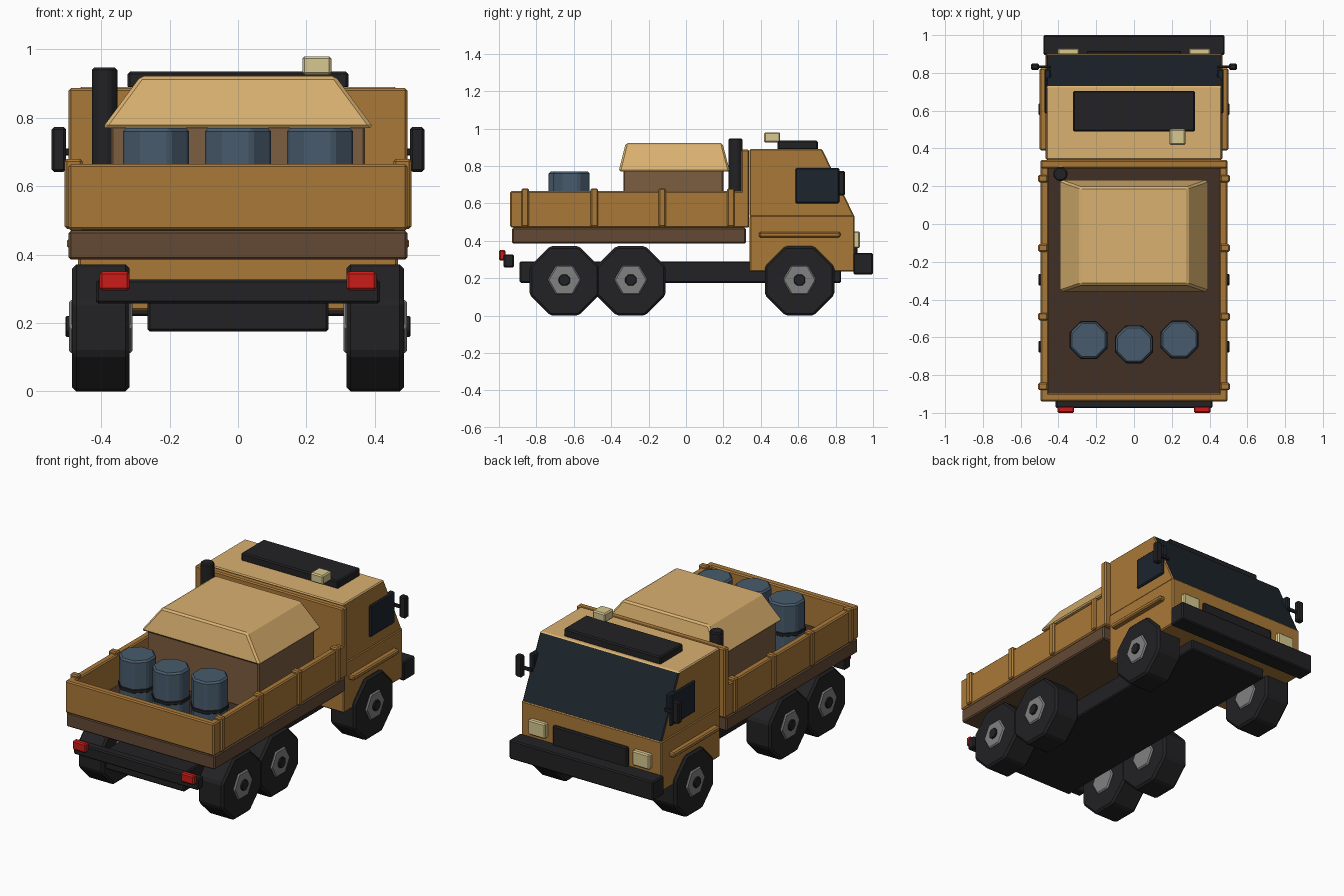
import bpy, bmesh
from math import pi
from mathutils import Matrix

if "Cube" in bpy.data.objects:
    bpy.data.objects.remove(bpy.data.objects["Cube"])


def mat(name, r, g, b):
    m = bpy.data.materials.new(name)
    m.diffuse_color = (r, g, b, 1)
    m.use_nodes = True
    m.node_tree.nodes["Principled BSDF"].inputs["Base Color"].default_value = m.diffuse_color
    return m


ORANGE = mat("ochre_paint", .40, .19, .04)
TAN = mat("tan", .70, .44, .16)
BROWN = mat("brown", .125, .068, .036)
BOXWOOD = mat("crate_brown", .20, .11, .05)
FLOOR = mat("dark_brown", .055, .03, .018)
BLACK = mat("black", .016, .016, .018)
GLASS = mat("dark_glass", .012, .018, .026)
GREY = mat("hub_grey", .22, .22, .22)
BLUE = mat("drum_blue", .065, .105, .15)
RED = mat("red", .6, .012, .01)
CREAM = mat("cream", .68, .58, .28)


def finish(name, bm, mats, bevel):
    bmesh.ops.recalc_face_normals(bm, faces=bm.faces[:])
    me = bpy.data.meshes.new(name)
    bm.to_mesh(me)
    bm.free()
    for m in mats:
        me.materials.append(m)
    ob = bpy.data.objects.new(name, me)
    bpy.context.collection.objects.link(ob)
    if bevel:
        b = ob.modifiers.new("bevel", 'BEVEL')
        b.width, b.segments = bevel, 1
    return ob


def box(name, x, y, z, m, bevel=.007, taper=None):
    """Box from (min, max) ranges; taper = (x, y) ranges of the top face."""
    bm = bmesh.new()
    bmesh.ops.create_cube(bm, size=1)
    for v in bm.verts:
        top = v.co.z > 0
        xr, yr = taper if taper and top else (x, y)
        v.co = (xr[v.co.x > 0], yr[v.co.y > 0], z[top])
    return finish(name, bm, [m], bevel)


def pair(name, x, y, z, m, bevel=.007):
    """The same box on the right and the left side."""
    box(name + "_right", x, y, z, m, bevel)
    box(name + "_left", (-x[1], -x[0]), y, z, m, bevel)


def cyl(name, center, r, depth, sides, m, axis='Z', spin=0, bevel=.007):
    bm = bmesh.new()
    rot = Matrix.Rotation(pi / 2, 4, 'Y') if axis == 'X' else Matrix()
    bmesh.ops.create_cone(bm, cap_ends=True, segments=sides, radius1=r, radius2=r, depth=depth,
                          matrix=Matrix.Translation(center) @ rot @ Matrix.Rotation(spin, 4, 'Z'))
    return finish(name, bm, [m], bevel)


# Chassis, bumpers and tail lights
box("chassis", (-.265, .265), (-.89, .83), (.175, .29), BLACK)
box("rear_bumper", (-.415, .415), (-.975, -.92), (.257, .327), BLACK)
pair("tail_light", (.317, .405), (-1, -.965), (.295, .35), RED)
box("front_bumper", (-.48, .48), (.895, 1), (.22, .335), BLACK)

# Wheels with hubs and caps
for axle, y in (("rear", -.65), ("middle", -.295), ("front", .607)):
    for side, s in (("right", 1), ("left", -1)):
        tag = f"{axle}_{side}"
        cyl("wheel_" + tag, (s * .401, y, .186), .201, .168, 8, BLACK, 'X', pi / 8, .012)
        cyl("hub_" + tag, (s * .401, y, .19), .09, .186, 6, GREY, 'X')
        cyl("hub_cap_" + tag, (s * .485, y, .19), .033, .04, 8, BLACK, 'X', pi / 8, .004)

# Cargo bed with walls and stakes
box("bed_base", (-.495, .495), (-.93, .32), (.385, .47), BROWN)
box("bed_floor", (-.46, .46), (-.91, .31), (.46, .48), FLOOR, 0)
pair("bed_side_wall", (.452, .495), (-.938, .32), (.47, .665), ORANGE)
box("tail_gate", (-.495, .495), (-.94, -.895), (.472, .665), ORANGE)
box("headboard", (-.495, .495), (.295, .338), (.47, .887), ORANGE)
for i, y in enumerate((-.86, -.49, -.127, .24)):
    pair(f"stake_{i}", (.455, .507), (y - .02, y + .02), (.475, .68), ORANGE)

# Crate with tapered cover
box("crate", (-.372, .372), (-.335, .2), (.475, .78), BOXWOOD)
box("crate_cover", (-.397, .397), (-.36, .235), (.77, .922), TAN, .01,
    taper=((-.285, .285), (-.322, .195)))

# Drums with bands
for i, (x, y) in enumerate(((-.24, -.615), (0, -.637), (.24, -.612))):
    cyl(f"drum_{i}", (x, y, .622), .105, .296, 8, BLUE, spin=pi / 8, bevel=.01)
    cyl(f"drum_band_{i}", (x, y, .59), .109, .022, 8, BLACK, spin=pi / 8, bevel=.003)

# Exhaust stack
cyl("exhaust_stack", (-.39, .265, .71), .04, .475, 8, BLACK, spin=pi / 8)

# Cab lower body, and upper cab with windscreen and roof faces coloured
box("cab_lower", (-.468, .468), (.34, .902), (.235, .537), ORANGE)
cab = box("cab_upper", (-.464, .464), (.34, .9), (.53, .89), ORANGE, .006,
          taper=((-.464, .464), (.34, .728)))
cab.data.materials.append(GLASS)
cab.data.materials.append(TAN)
for p in cab.data.polygons:
    p.material_index = 1 if p.normal.y > .5 else 2 if p.normal.z > .9 else 0

# Cab details
pair("side_window", (.44, .475), (.585, .82), (.6, .79), GLASS)
pair("side_trim", (.455, .5), (.39, .825), (.418, .447), ORANGE)
pair("mirror", (.503, .545), (.815, .85), (.642, .773), BLACK)
pair("mirror_arm", (.44, .52), (.825, .84), (.69, .71), BLACK, .003)
pair("headlight", (.29, .405), (.89, .93), (.36, .45), CREAM)
box("grille", (-.25, .25), (.89, .917), (.32, .45), BLACK)
box("roof_hatch", (-.323, .323), (.49, .705), (.885, .935), BLACK)
box("roof_beacon", (.188, .273), (.418, .503), (.925, .98), CREAM)
